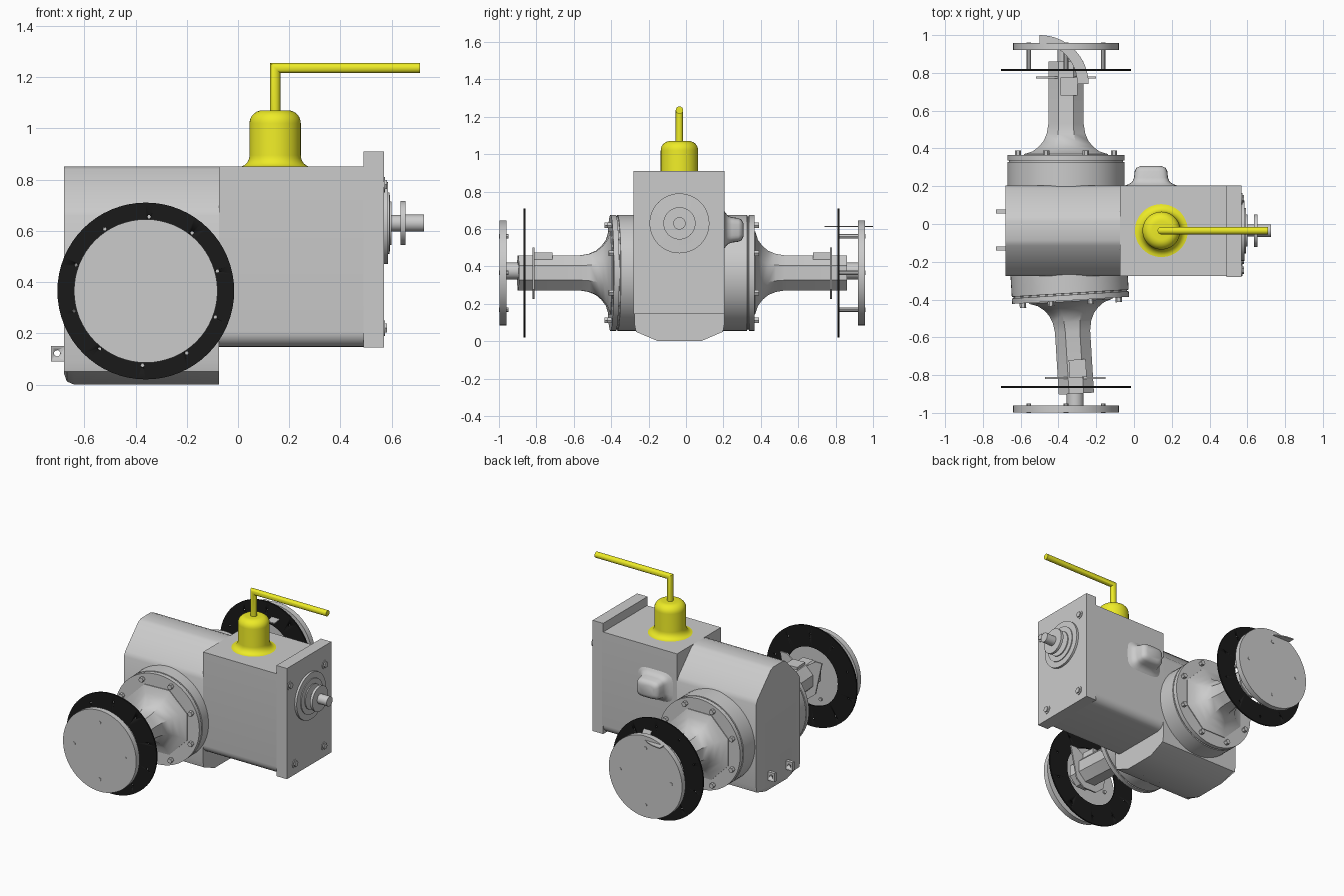
import bpy, bmesh, math
from mathutils import Matrix, Vector

if "Cube" in bpy.data.objects:
    bpy.data.objects.remove(bpy.data.objects["Cube"])

CY = -0.035                     # housing centre line in y
AX, AZ = -0.36, 0.365           # axle centre in x and z


def material(name, rgb):
    m = bpy.data.materials.new(name)
    m.diffuse_color = (*rgb, 1)
    m.use_nodes = True
    m.node_tree.nodes["Principled BSDF"].inputs["Base Color"].default_value = m.diffuse_color
    return m


YELLOW = material("yellow", (0.85, 0.83, 0.02))
BLACK = material("black", (0.01, 0.01, 0.01))


def loft(name, rings, mat=None, closed=False, smooth=35, bevel=0):
    """Skin a list of equal-length rings; cap the ends or close the loop."""
    bm = bmesh.new()
    rs = [[bm.verts.new(p) for p in r] for r in rings]
    for a, b in zip(rs, rs[1:] + (rs[:1] if closed else [])):
        for i in range(len(a)):
            j = (i + 1) % len(a)
            bm.faces.new((a[i], a[j], b[j], b[i]))
    if not closed:
        bm.faces.new(rs[0])
        bm.faces.new(rs[-1])
    bmesh.ops.recalc_face_normals(bm, faces=bm.faces)
    me = bpy.data.meshes.new(name)
    bm.to_mesh(me)
    bm.free()
    ob = bpy.data.objects.new(name, me)
    bpy.context.collection.objects.link(ob)
    if mat:
        me.materials.append(mat)
    if bevel:
        m = ob.modifiers.new("bevel", 'BEVEL')
        m.width, m.segments, m.limit_method = bevel, 3, 'ANGLE'
    bpy.ops.object.select_all(action='DESELECT')
    ob.select_set(True)
    bpy.context.view_layer.objects.active = ob
    bpy.ops.object.shade_smooth_by_angle(angle=math.radians(smooth))
    return ob


def place(axis, u, v, h):
    return {'x': (h, u, v), 'y': (u, h, v), 'z': (u, v, h)}[axis]


def lathe(name, profile, cu, cv, axis, n=48, turn=0, **kw):
    """Revolve (radius, position) points around an axis through cu, cv."""
    ang = [2 * math.pi * i / n + turn for i in range(n)]
    return loft(name, [[place(axis, cu + r * math.cos(a), cv + r * math.sin(a), h)
                        for a in ang] for r, h in profile], **kw)


def prism(name, pts, axis, h0, h1, **kw):
    return loft(name, [[place(axis, u, v, h) for u, v in pts] for h in (h0, h1)], **kw)


def box(name, x0, x1, y0, y1, z0, z1, **kw):
    return prism(name, [(x0, y0), (x1, y0), (x1, y1), (x0, y1)], 'z', z0, z1, **kw)


def cut(ob, cutter):
    m = ob.modifiers.new("holes", 'BOOLEAN')
    m.operation, m.object, m.solver = 'DIFFERENCE', cutter, 'EXACT'
    cutter.hide_render = True
    cutter.hide_viewport = True


# rear housing: sloped roof, keel-shaped bottom, rounded rear lower corner
half = [(.05, .85), (.08, .84), (.225, .69), (.24, .66), (.24, .09), (.232, .05), (.115, 0)]
section = half + [(-u, z) for u, z in reversed(half)]
rings = [[(x, CY + u, max(z, zmin)) for u, z in section]
         for x, zmin in ((-.68, .045), (-.668, .012), (-.64, 0), (-.075, 0))]
loft("rear_housing", rings)

# front housing with rounded lower edges
r = .06
low = [(.24 - r + r * math.cos(a), .147 + r - r * math.sin(a))
       for a in [math.pi / 2 * i / 6 for i in range(7)]]
half = [(.24, .85)] + low
prism("front_housing", [(CY + u, z) for u, z in half] +
      [(CY - u, z) for u, z in reversed(half)], 'x', -.075, .5)

# mounting plate with corner bolts
box("mounting_plate", .49, .57, -.28, .205, .145, .91)
for y, z in ((-.246, .78), (.134, .78), (-.192, .22), (.126, .22)):
    lathe("plate_washer", [(.03, .56), (.03, .574)], y, z, 'x', 24)
    lathe("plate_bolt", [(.02, .56), (.02, .582)], y, z, 'x', 6)

# input shaft with bearing cover and coupling flange
lathe("bearing_cover", [(.16, .56), (.16, .585), (.12, .586), (.12, .592), (.085, .593),
                        (.085, .6)], CY, .63, 'x')
lathe("input_shaft", [(.032, .58), (.032, .635), (.086, .635), (.086, .653),
                      (.033, .653), (.033, .725)], CY, .63, 'x')

# bulge on the left side of the front housing
bump = []
for y, a, b in ((.2, .15, .11), (.212, .115, .09), (.225, .098, .075), (.245, .09, .068),
                (.28, .086, .063), (.297, .078, .055), (.307, .055, .035)):
    bump.append([])
    for i in range(32):
        c, s = math.cos(math.pi * i / 16), math.sin(math.pi * i / 16)
        bump[-1].append((.09 + a * math.copysign(abs(c) ** .5, c), y,
                         .595 + b * math.copysign(abs(s) ** .5, s)))
loft("side_bulge", bump, smooth=60)

# yellow lever turret: flared foot, cylinder, domed top
foot = [(.1 + .04 * (1 - math.sin(a)), .85 + .045 * (1 - math.cos(a)))
        for a in [math.pi / 2 * i / 6 for i in range(7)]]
dome = [(.05 + .05 * math.cos(a), 1.02 + .05 * math.sin(a))
        for a in [math.pi / 2 * i / 7 for i in range(8)]]
lathe("lever_turret", foot + dome, .145, CY, 'z', mat=YELLOW)

# bent lever with a mitred corner
ang = [2 * math.pi * i / 24 for i in range(24)]
circ = [(.02 * math.cos(a), .02 * math.sin(a)) for a in ang]
loft("lever", [[(.145 + u, CY + v, 1.05) for u, v in circ],
               [(.145 + u, CY + v, 1.235 - u) for u, v in circ],
               [(.71, CY + v, 1.235 - u) for u, v in circ]], mat=YELLOW)

# rear lugs with a hole
for y in (-.13, .067):
    lug = box("rear_lug", -.73, -.67, y - .011, y + .011, .09, .15)
    cut(lug, lathe("lug_cutter", [(.012, y - .05), (.012, y + .05)], -.706, .122, 'y', 16))

# both axle sides; the right one sits further out and its arm is slightly turned
bracket = [(-.16, .135), (-.11, .135), (-.03, .08), (.03, .08), (.11, .135), (.16, .135),
           (.11, -.09), (.05, -.14), (-.05, -.14), (-.11, -.09)]
for side, s, off, tilt in (("left", 1, 0, 0), ("right", -1, .04, math.radians(3.5))):
    Y = lambda d: s * (d + off)
    arm = [
        # bearing drum with flange step
        lathe(side + "_drum", [(.31, s * .1), (.31, Y(.327)), (.302, Y(.328)), (.302, Y(.335)),
                               (.31, Y(.336)), (.31, Y(.365))], AX, AZ, 'y', 64),
        # eight-sided flared axle tube
        lathe(side + "_axle_tube", [(.24, Y(.36)), (.24, Y(.37)), (.19, Y(.385)), (.155, Y(.41)),
                                    (.128, Y(.44)), (.11, Y(.48)), (.101, Y(.53)),
                                    (.101, Y(.86))], AX, AZ, 'y', 8, math.pi / 8),
        # pad on the tube
        box(side + "_axle_pad", AX - .03, AX + .06, *sorted((Y(.68), Y(.775))), AZ + .05, AZ + .11),
    ]
    for i in range(8):
        a = math.pi * (i + .5) / 4
        arm.append(lathe(side + "_drum_bolt", [(.017, Y(.35)), (.017, Y(.39))],
                         AX + .275 * math.cos(a), AZ + .275 * math.sin(a), 'y', 6))
    # turn the arm about the vertical line through the axle centre
    pivot = Matrix.Translation(Vector((AX, 0, 0)))
    turn = pivot @ Matrix.Rotation(tilt, 4, 'Z') @ pivot.inverted()
    for ob in arm:
        ob.data.transform(turn)

    sx = AX + math.sin(tilt) * .8
    # caliper bracket plate, stub shaft, outer hub disc
    prism(side + "_bracket", [(sx + u, AZ + v) for u, v in bracket], 'y', Y(.77), Y(.78))
    lathe(side + "_stub_shaft", [(.045, Y(.84)), (.045, Y(.93))], sx, AZ + .01, 'y', 24)
    lathe(side + "_hub_disc", [(.28, Y(.92)), (.28, Y(.957))], AX, AZ, 'y', 64)
    # black brake ring with small drilled holes
    d = .815 + off * 1.2
    ring = lathe(side + "_brake_ring", [(.345, s * (d - .005)), (.345, s * (d + .005)),
                                        (.2, s * (d + .005)), (.2, s * (d - .005))],
                 AX, AZ, 'y', 64, mat=BLACK, closed=True)
    for i in range(10):
        a = 2 * math.pi * i / 10 + .27
        cut(ring, lathe("ring_cutter", [(.007, s * (d - .03)), (.007, s * (d + .03))],
                        AX + .29 * math.cos(a), AZ + .29 * math.sin(a), 'y', 6))
    # hub bolts; on the left they reach in to the brake ring
    for i in range(4):
        a = math.pi / 2 * i
        lathe(side + "_hub_bolt", [(.012, Y(.815 if s > 0 else .91)), (.012, Y(.96))],
              AX + .196 * math.cos(a), AZ + .196 * math.sin(a), 'y', 8)

# flat curved guard strip across the left wheel
arc = [math.pi / 2 * i / 16 for i in range(17)]
prism("curved_guard", [(-.5 + .26 * math.cos(a), .74 + .26 * math.sin(a)) for a in arc] +
      [(-.5 + .2 * math.cos(a), .74 + .215 * math.sin(a)) for a in reversed(arc)],
      'z', .61, .617)
